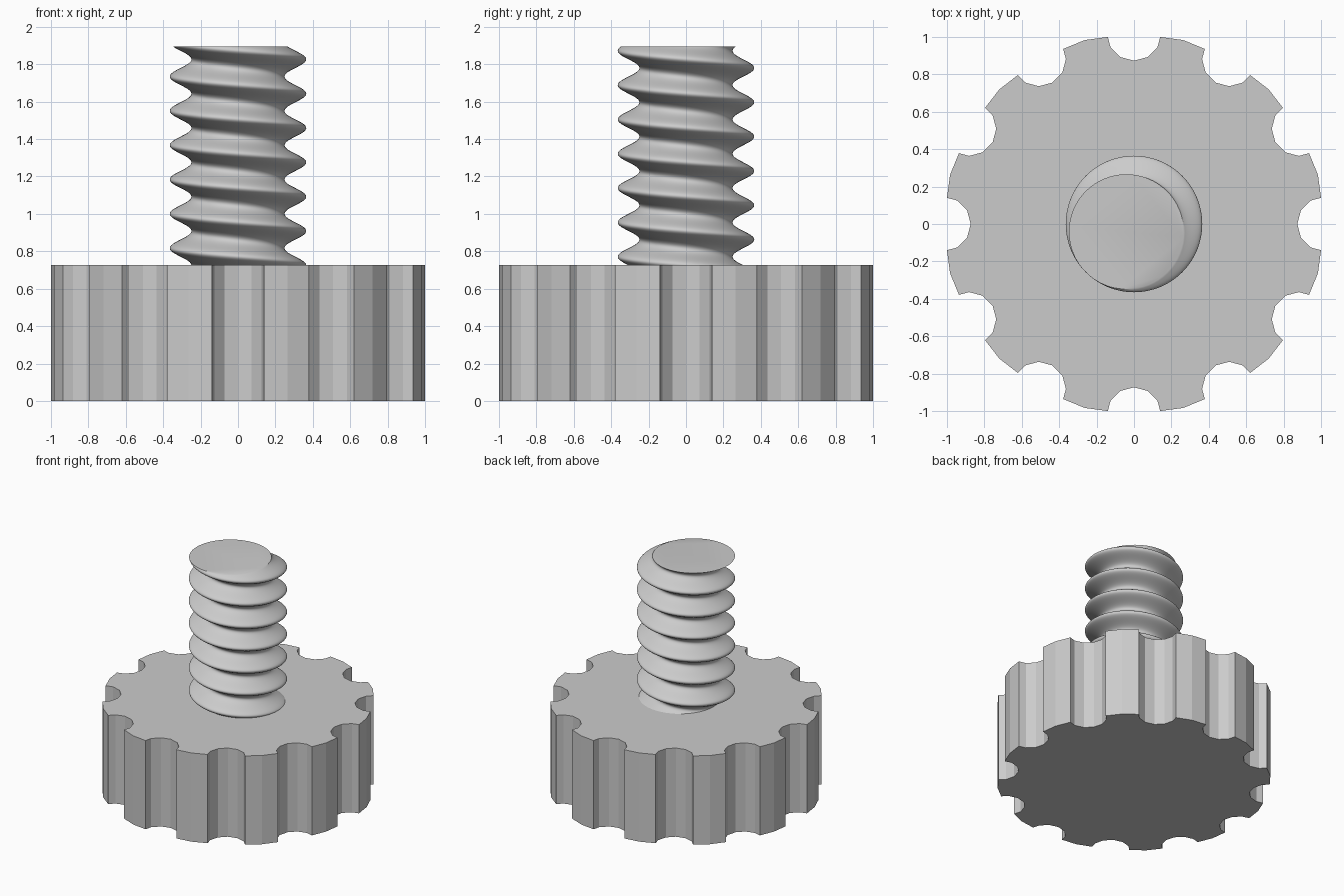
import bpy
import bmesh
from math import cos, sin, pi, radians
from mathutils import Vector, Matrix

cube = bpy.data.objects.get("Cube")
if cube:
    bpy.data.objects.remove(cube, do_unlink=True)

GREY = (0.6, 0.6, 0.6, 1)
grey = bpy.data.materials.new("plain_grey")
grey.use_nodes = True
grey.diffuse_color = GREY
grey.node_tree.nodes["Principled BSDF"].inputs["Base Color"].default_value = GREY


def finish(bm, name):
    """Turn a bmesh into a named grey object."""
    bmesh.ops.recalc_face_normals(bm, faces=bm.faces[:])
    mesh = bpy.data.meshes.new(name)
    bm.to_mesh(mesh)
    bm.free()
    mesh.materials.append(grey)
    obj = bpy.data.objects.new(name, mesh)
    bpy.context.collection.objects.link(obj)
    return obj


# Grip knob: faceted disc with a scalloped notch every 30 degrees
KNOB_HEIGHT, RIM, NOTCH, COUNT = 0.728, 1.018, 0.145, 12
half = [(1.0, 0.14)]
half += [(RIM - NOTCH * cos(radians(a)), NOTCH * sin(radians(a))) for a in (60, 30)]
notch = [(x, -y) for x, y in half] + [(RIM - NOTCH, 0)] + half[::-1]
rim_point = (RIM * cos(pi / COUNT), RIM * sin(pi / COUNT))

bm = bmesh.new()
outline = []
for i in range(COUNT):
    turn = Matrix.Rotation(2 * pi * i / COUNT, 3, "Z")
    outline += [bm.verts.new(turn @ Vector((x, y, 0))) for x, y in notch + [rim_point]]
base = bm.faces.new(outline)
extruded = bmesh.ops.extrude_face_region(bm, geom=[base], use_keep_orig=True)
top = [v for v in extruded["geom"] if isinstance(v, bmesh.types.BMVert)]
bmesh.ops.translate(bm, verts=top, vec=(0, 0, KNOB_HEIGHT))
finish(bm, "grip_knob")

# Threaded shaft: an off-centre circle twisted upwards
TOP, PITCH, RADIUS, OFFSET = 1.895, 0.1835, 0.307, 0.058
SIDES, STEPS = 64, 40
bottom = KNOB_HEIGHT - 0.02
count = int((TOP - bottom) / PITCH * STEPS)

bm = bmesh.new()
rings = []
for i in range(count + 1):
    z = bottom + (TOP - bottom) * i / count
    angle = radians(225) + 2 * pi * (TOP - z) / PITCH
    cx, cy = OFFSET * cos(angle), OFFSET * sin(angle)
    rings.append([bm.verts.new((cx + RADIUS * cos(2 * pi * s / SIDES),
                                cy + RADIUS * sin(2 * pi * s / SIDES), z))
                  for s in range(SIDES)])
for low, high in zip(rings, rings[1:]):
    for s in range(SIDES):
        t = (s + 1) % SIDES
        bm.faces.new((low[s], low[t], high[t], high[s]))
bm.faces.new(rings[0][::-1])
bm.faces.new(rings[-1])
shaft = finish(bm, "threaded_shaft")

bpy.ops.object.select_all(action="DESELECT")
shaft.select_set(True)
bpy.context.view_layer.objects.active = shaft
bpy.ops.object.shade_smooth_by_angle(angle=radians(35))
